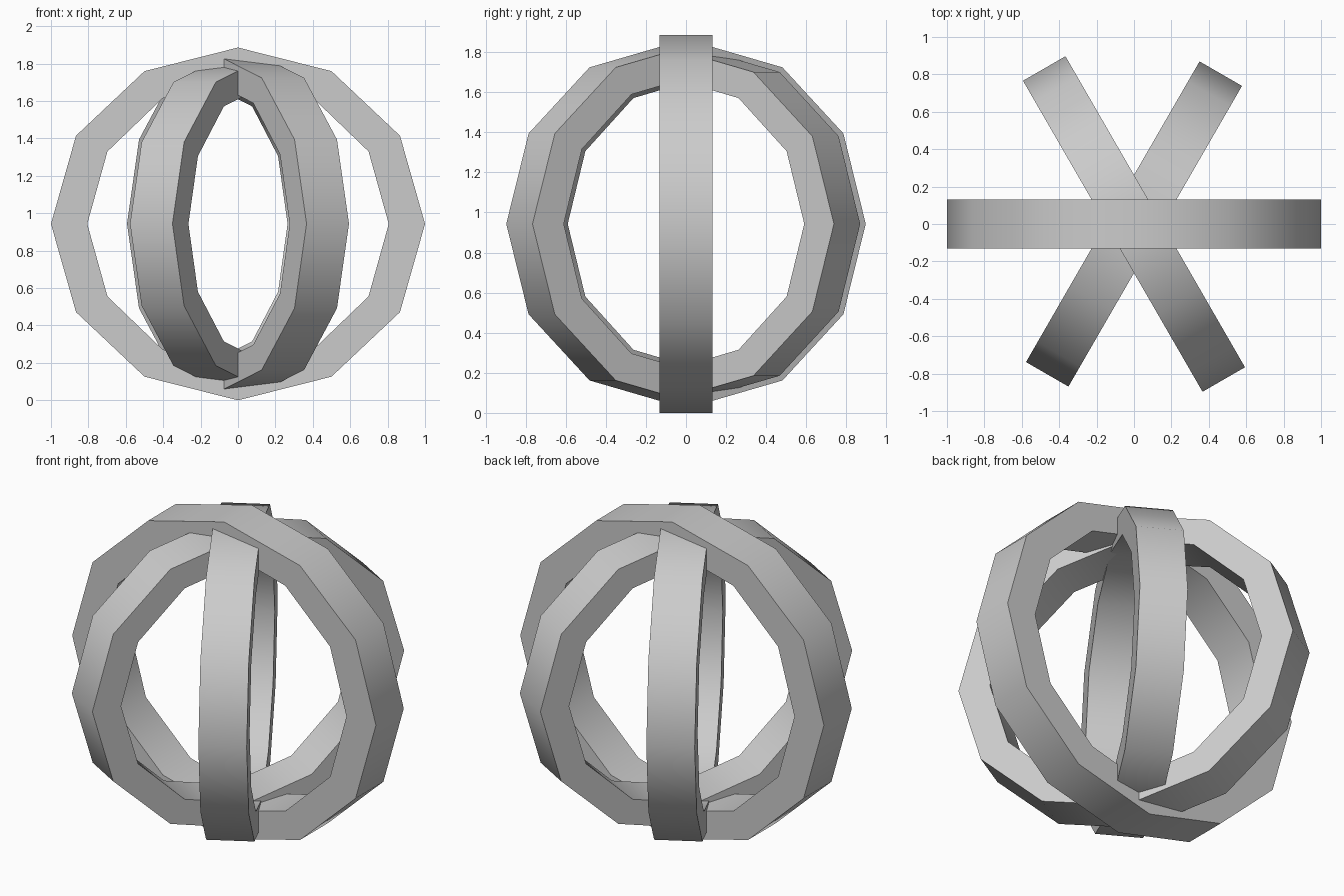
import bpy, bmesh
from math import sin, cos, pi, radians

cube = bpy.data.objects.get("Cube")
if cube:
    bpy.data.objects.remove(cube, do_unlink=True)

SIDES = 12
HALF_WIDTH = 0.131
CENTRE_Z = 0.943

grey = bpy.data.materials.new("light grey")
grey.use_nodes = True
colour = (0.6, 0.6, 0.6, 1)
grey.diffuse_color = colour
grey.node_tree.nodes["Principled BSDF"].inputs["Base Color"].default_value = colour


def hoop(name, outer, inner, angle):
    """Upright twelve-sided band; outer and inner are (horizontal, vertical) radii."""
    bm = bmesh.new()
    # Rectangular cross-section swept around the oval
    section = [(outer, -HALF_WIDTH), (outer, HALF_WIDTH),
               (inner, HALF_WIDTH), (inner, -HALF_WIDTH)]
    loops = []
    for i in range(SIDES):
        a = 2 * pi * i / SIDES
        loops.append([bm.verts.new((r[0] * cos(a), y, r[1] * sin(a)))
                      for r, y in section])
    for i, here in enumerate(loops):
        there = loops[(i + 1) % SIDES]
        for j in range(4):
            k = (j + 1) % 4
            bm.faces.new((here[j], here[k], there[k], there[j]))
    bmesh.ops.recalc_face_normals(bm, faces=bm.faces)
    mesh = bpy.data.meshes.new(name)
    bm.to_mesh(mesh)
    bm.free()
    mesh.materials.append(grey)
    obj = bpy.data.objects.new(name, mesh)
    obj.location.z = CENTRE_Z
    obj.rotation_euler.z = radians(angle)
    bpy.context.collection.objects.link(obj)
    # Smooth around the band, sharp along its rims
    bpy.ops.object.select_all(action="DESELECT")
    obj.select_set(True)
    bpy.context.view_layer.objects.active = obj
    bpy.ops.object.shade_smooth_by_angle(angle=radians(45))


# Three nested hoops crossing at the poles
hoop("large_hoop", (1.0, 0.943), (0.806, 0.775), 0)
hoop("middle_hoop", (0.96, 0.902), (0.78, 0.746), -60)
hoop("small_hoop", (0.928, 0.875), (0.757, 0.725), 60)
